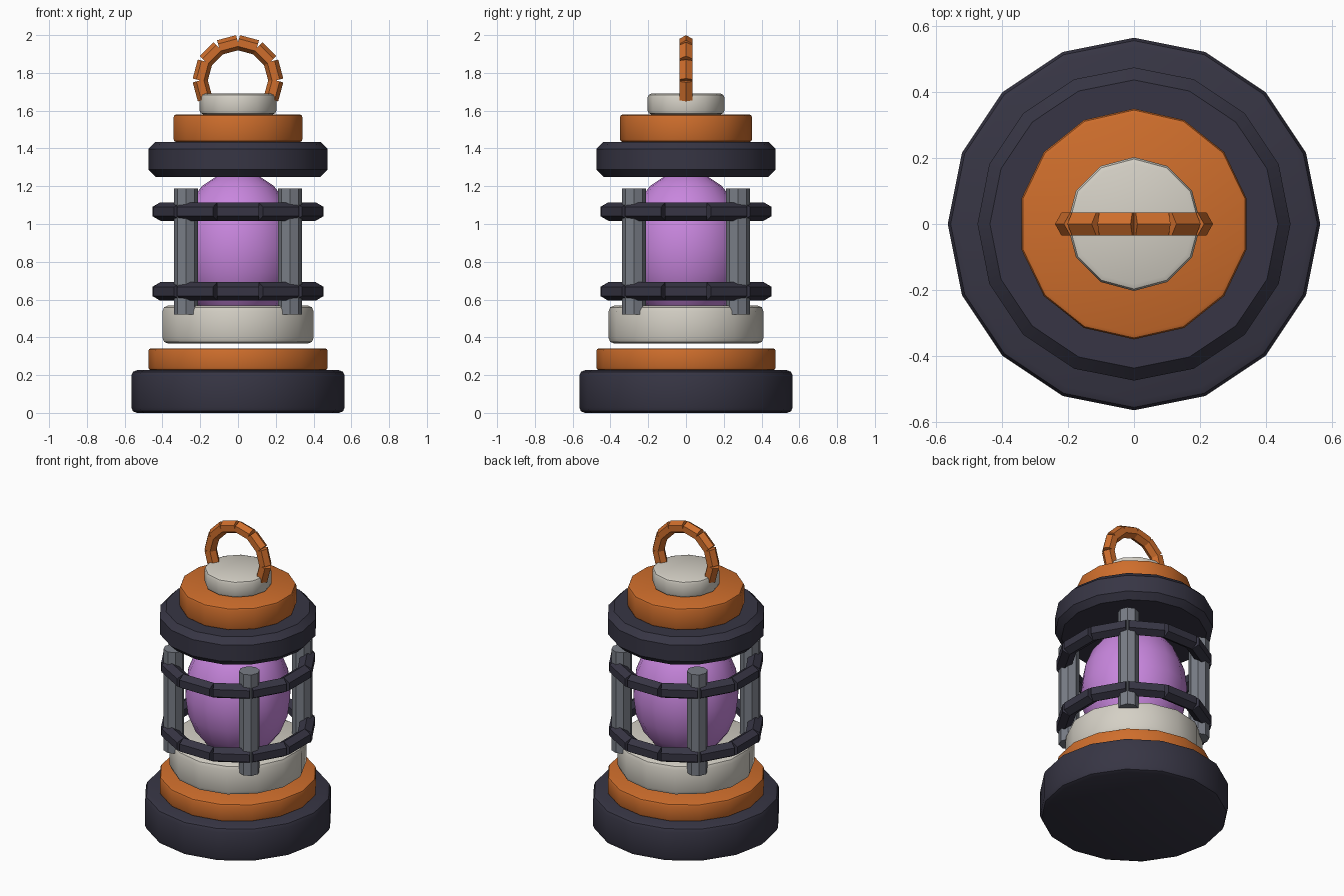
import bpy, bmesh, math
from mathutils import Vector, Matrix

if "Cube" in bpy.data.objects:
    bpy.data.objects.remove(bpy.data.objects["Cube"])


def material(name, rgb):
    m = bpy.data.materials.new(name)
    m.diffuse_color = (*rgb, 1)
    m.use_nodes = True
    m.node_tree.nodes["Principled BSDF"].inputs["Base Color"].default_value = m.diffuse_color
    return m


DARK = material("dark navy", (0.038, 0.036, 0.058))
ORANGE = material("orange", (0.62, 0.155, 0.025))
CREAM = material("cream", (0.66, 0.63, 0.56))
VIOLET = material("violet glass", (0.58, 0.24, 0.73))
GREY = material("steel grey", (0.19, 0.205, 0.24))


def finish(name, bm, mat, smooth=None):
    bmesh.ops.recalc_face_normals(bm, faces=bm.faces)
    me = bpy.data.meshes.new(name)
    bm.to_mesh(me)
    bm.free()
    me.materials.append(mat)
    ob = bpy.data.objects.new(name, me)
    bpy.context.collection.objects.link(ob)
    if smooth:
        bpy.ops.object.select_all(action='DESELECT')
        ob.select_set(True)
        bpy.context.view_layer.objects.active = ob
        bpy.ops.object.shade_smooth_by_angle(angle=math.radians(smooth))
    return ob


def disc(name, mat, r, z0, z1, sides, rim, segs):
    """Many-sided disc with a corner pointing along +y and rounded rims."""
    arc = [(rim * math.sin(a), rim * math.cos(a))
           for a in (math.pi / 2 * i / segs for i in range(segs + 1))]
    profile = [(r - rim + s, z1 - rim + c) for s, c in arc]
    profile += [(r - rim + s, z0 + rim - c) for s, c in reversed(arc)]
    bm = bmesh.new()
    rings = []
    for pr, pz in profile:
        angles = [math.pi / 2 + math.tau * k / sides for k in range(sides)]
        rings.append([bm.verts.new((pr * math.cos(a), pr * math.sin(a), pz)) for a in angles])
    for a, b in zip(rings, rings[1:]):
        for k in range(sides):
            n = (k + 1) % sides
            bm.faces.new((a[k], a[n], b[n], b[k]))
    bm.faces.new(rings[0])
    bm.faces.new(rings[-1])
    return finish(name, bm, mat, 35)


def bar(bm, p, q, r, sides, corner):
    """Straight prism from p to q with one corner pointing along 'corner'."""
    axis = (q - p).normalized()
    u = (corner - axis * corner.dot(axis)).normalized()
    v = axis.cross(u)
    frame = Matrix((u, v, axis)).transposed().to_4x4()
    bmesh.ops.create_cone(bm, cap_ends=True, segments=sides, radius1=r, radius2=r,
                          depth=(q - p).length,
                          matrix=Matrix.Translation((p + q) / 2) @ frame
                          @ Matrix.Rotation(prism_turn(sides), 4, 'Z'))


def prism_turn(sides):
    # cone primitives start with a corner on local +y; turn it onto local +x
    return -math.pi / 2


# stacked body discs
disc("base", DARK, 0.565, 0.0, 0.226, 16, 0.03, 2)
disc("lower_collar", ORANGE, 0.475, 0.226, 0.342, 16, 0.015, 2)
disc("globe_seat", CREAM, 0.41, 0.367, 0.568, 14, 0.03, 2)
disc("lid", DARK, 0.475, 1.25, 1.434, 16, 0.038, 1)
disc("upper_collar", ORANGE, 0.35, 1.434, 1.58, 14, 0.015, 2)
disc("cap", CREAM, 0.203, 1.58, 1.69, 12, 0.02, 2)

# glass globe
bm = bmesh.new()
bmesh.ops.create_uvsphere(bm, u_segments=16, v_segments=10, radius=1,
                          matrix=Matrix.Translation((0, 0, 0.87)) @ Matrix.Diagonal((0.32, 0.32, 0.412, 1)))
finish("globe", bm, VIOLET, 50)

# four guard posts
bm = bmesh.new()
for sx in (-1, 1):
    for sy in (-1, 1):
        bar(bm, Vector((sx * 0.276, sy * 0.276, 0.52)), Vector((sx * 0.276, sy * 0.276, 1.188)),
            0.063, 8, Vector((1, 0, 0)))
finish("guard_posts", bm, GREY)

# two segmented guard rings
for name, z in (("lower_guard_ring", 0.643), ("upper_guard_ring", 1.066)):
    bm = bmesh.new()
    pts = [Vector((0.4255 * math.cos(a), 0.4255 * math.sin(a), z))
           for a in (math.radians(15 + 30 * k) for k in range(12))]
    for k in range(12):
        bar(bm, pts[k], pts[(k + 1) % 12], 0.049, 6, Vector((0, 0, 1)))
    finish(name, bm, DARK)

# segmented carrying handle
bm = bmesh.new()
centre = Vector((0, 0, 1.76))
pts = [centre + 0.201 * Vector((math.cos(a), 0, math.sin(a)))
       for a in (math.radians(-30 + 30 * k) for k in range(9))]
for p, q in zip(pts, pts[1:]):
    bar(bm, p, q, 0.04, 6, (p + q) / 2 - centre)
finish("handle", bm, ORANGE)
